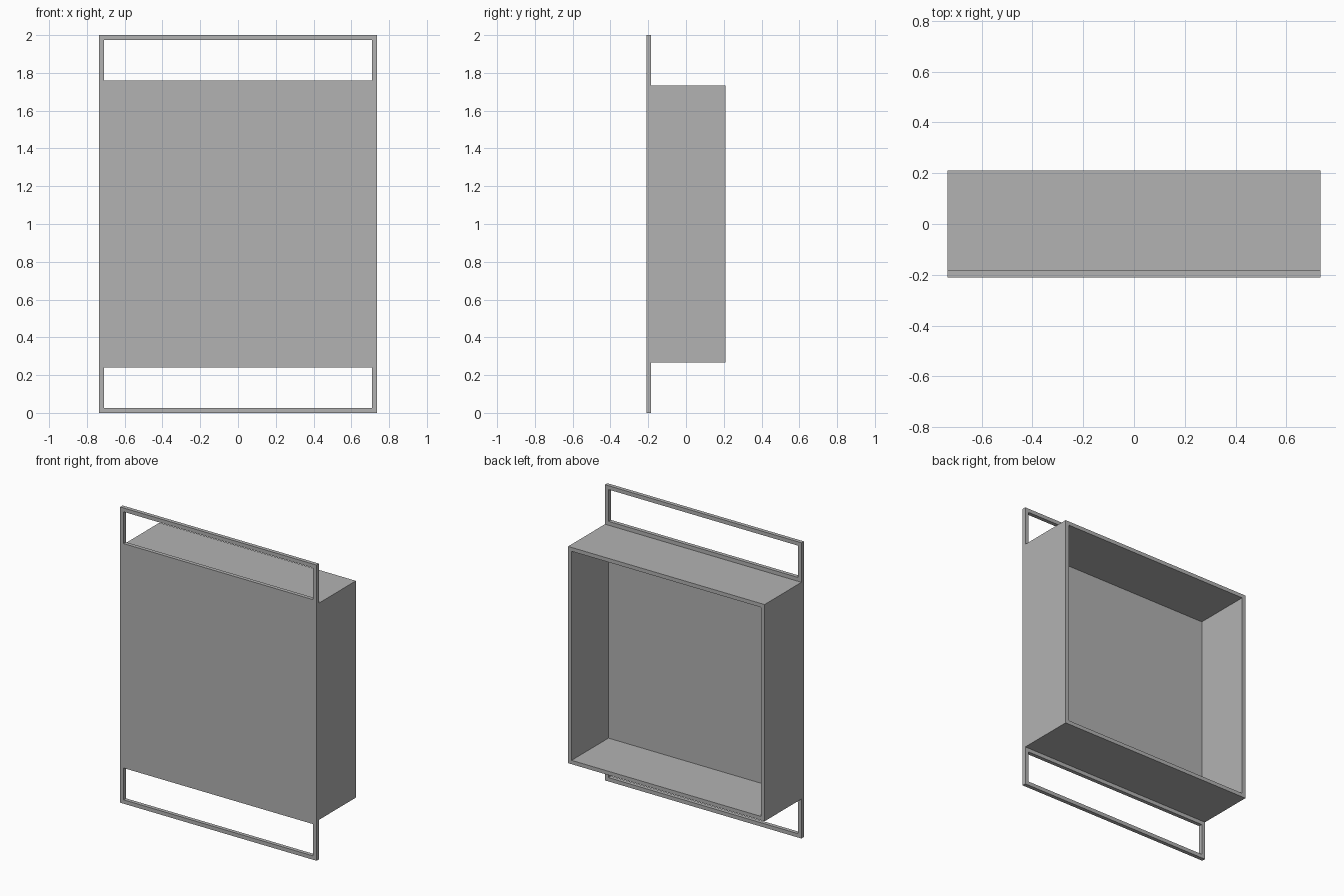
import bpy
import bmesh

default_cube = bpy.data.objects.get("Cube")
if default_cube:
    bpy.data.objects.remove(default_cube, do_unlink=True)

# One plain grey for everything
grey = bpy.data.materials.new("plain_grey")
colour = (0.448, 0.448, 0.448, 1.0)
grey.use_nodes = True
grey.diffuse_color = colour
grey.node_tree.nodes["Principled BSDF"].inputs["Base Color"].default_value = colour

HALF_WIDTH = 0.735
HALF_DEPTH = 0.21
HEIGHT = 2.0
WALL = 0.026
BOX_BOTTOM = 0.267          # the box fills the height between the two handles
BOX_TOP = HEIGHT - BOX_BOTTOM
PLATE_BACK = -HALF_DEPTH + WALL


def pierced_panel(name, xs, zs, holes, y_front, y_back):
    """Upright panel made of grid cells, with some cells left open, given thickness."""
    bm = bmesh.new()
    verts = [[bm.verts.new((x, y_front, z)) for z in zs] for x in xs]
    for i in range(len(xs) - 1):
        for j in range(len(zs) - 1):
            if (i, j) not in holes:
                bm.faces.new((verts[i][j], verts[i + 1][j],
                              verts[i + 1][j + 1], verts[i][j + 1]))
    extruded = bmesh.ops.extrude_face_region(bm, geom=bm.faces[:], use_keep_orig=True)
    moved = [g for g in extruded["geom"] if isinstance(g, bmesh.types.BMVert)]
    bmesh.ops.translate(bm, verts=moved, vec=(0, y_back - y_front, 0))
    bmesh.ops.recalc_face_normals(bm, faces=bm.faces[:])
    # Merge coplanar cells into clean flat faces
    bmesh.ops.dissolve_limit(bm, angle_limit=0.01, verts=bm.verts[:], edges=bm.edges[:])
    mesh = bpy.data.meshes.new(name)
    bm.to_mesh(mesh)
    bm.free()
    mesh.materials.append(grey)
    obj = bpy.data.objects.new(name, mesh)
    bpy.context.collection.objects.link(obj)
    return obj


columns = [-HALF_WIDTH, -HALF_WIDTH + WALL, HALF_WIDTH - WALL, HALF_WIDTH]

# Front plate with a handle opening at the top and bottom
pierced_panel("front_plate", columns,
              [0, WALL, BOX_BOTTOM - WALL, BOX_TOP + WALL, HEIGHT - WALL, HEIGHT],
              {(1, 1), (1, 3)}, -HALF_DEPTH, PLATE_BACK)

# Four walls of the open box behind the plate
pierced_panel("box_walls", columns,
              [BOX_BOTTOM, BOX_BOTTOM + WALL, BOX_TOP - WALL, BOX_TOP],
              {(1, 1)}, PLATE_BACK, HALF_DEPTH)
